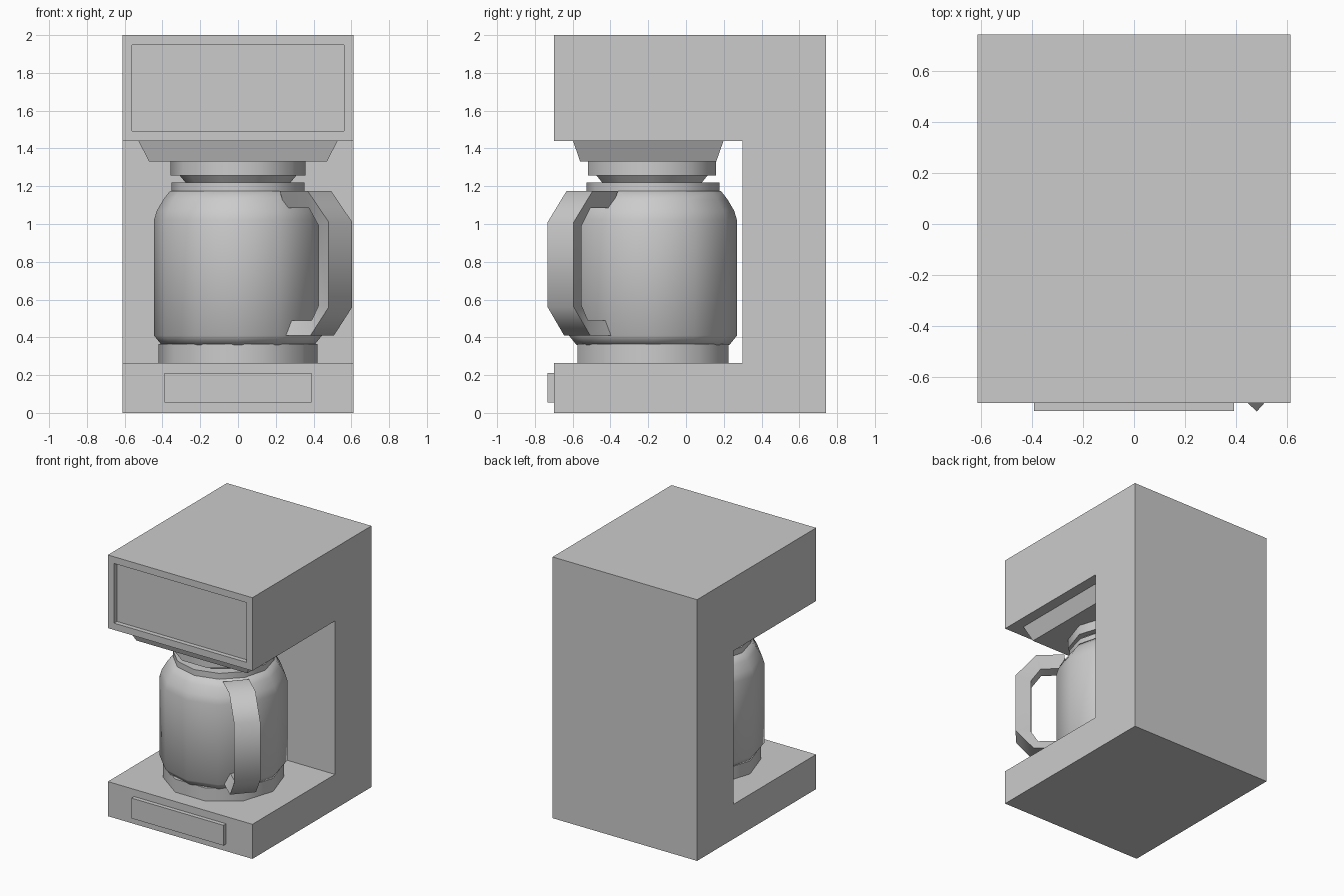
import bpy, bmesh, math
from mathutils import Matrix, Vector

if "Cube" in bpy.data.objects:
    bpy.data.objects.remove(bpy.data.objects["Cube"])


def finish(name, bm, smooth=None):
    bmesh.ops.recalc_face_normals(bm, faces=bm.faces)
    mesh = bpy.data.meshes.new(name)
    bm.to_mesh(mesh)
    bm.free()
    ob = bpy.data.objects.new(name, mesh)
    bpy.context.collection.objects.link(ob)
    if smooth:
        bpy.ops.object.select_all(action='DESELECT')
        ob.select_set(True)
        bpy.context.view_layer.objects.active = ob
        bpy.ops.object.shade_smooth_by_angle(angle=math.radians(smooth))
    return ob


def loft(name, rings, smooth=None):
    """Skin a list of equal-length rings and cap both ends."""
    bm = bmesh.new()
    loops = [[bm.verts.new(p) for p in ring] for ring in rings]
    n = len(loops[0])
    for a, b in zip(loops, loops[1:]):
        for i in range(n):
            j = (i + 1) % n
            bm.faces.new((a[i], a[j], b[j], b[i]))
    bm.faces.new(loops[0])
    bm.faces.new(loops[-1])
    return finish(name, bm, smooth)


def turned(name, profile, sides, cy, smooth=40):
    """Solid of revolution from (radius, z) pairs."""
    angles = [2 * math.pi * i / sides for i in range(sides)]
    return loft(name, [[(r * math.cos(a), cy + r * math.sin(a), z) for a in angles]
                       for r, z in profile], smooth)


def rect(x, y0, y1, z):
    return [(-x, y0, z), (x, y0, z), (x, y1, z), (-x, y1, z)]


# C-shaped housing with a recessed front panel in the head
W = 0.612
side = [(-0.70, 0), (0.74, 0), (0.74, 2), (-0.70, 2),
        (-0.70, 1.44), (0.30, 1.44), (0.30, 0.265), (-0.70, 0.265)]
bm = bmesh.new()
face = bm.faces.new([bm.verts.new((-W, y, z)) for y, z in side])
ext = bmesh.ops.extrude_face_region(bm, geom=[face])
bmesh.ops.translate(bm, vec=(2 * W, 0, 0),
                    verts=[v for v in ext['geom'] if isinstance(v, bmesh.types.BMVert)])
bmesh.ops.recalc_face_normals(bm, faces=bm.faces)
head = [f for f in bm.faces if f.normal.y < -0.9
        and f.calc_center_median().z > 1.5]
bmesh.ops.inset_region(bm, faces=head, thickness=0.073, depth=0)
ext = bmesh.ops.extrude_discrete_faces(bm, faces=head)
bmesh.ops.translate(bm, vec=(0, 0.035, 0), verts=ext['faces'][0].verts[:])
finish("housing", bm)

# raised plate on the front of the base
loft("base_plate", [rect(0.39, -0.732, -0.69, 0.055), rect(0.39, -0.732, -0.69, 0.21)])

# brewing head under the top
loft("filter_holder", [rect(0.53, -0.60, 0.20, 1.445), rect(0.47, -0.56, 0.16, 1.33)])
turned("filter_ring", [(0.357, 1.335), (0.357, 1.257)], 10, -0.18)
turned("spout", [(0.31, 1.258), (0.27, 1.21)], 10, -0.18)

# warming ring, jug and lid
CY = -0.175
turned("warming_ring", [(0.42, 0.26), (0.42, 0.365)], 10, CY)
turned("jug", [(0.405, 0.36), (0.445, 0.41), (0.445, 1.02),
               (0.43, 1.07), (0.395, 1.13), (0.36, 1.175)], 12, CY, 60)
turned("lid", [(0.353, 1.17), (0.353, 1.22)], 12, CY)

# handle: tapered section swept round the loop, turned towards the front right
outer = [(0.38, 1.175), (0.58, 1.175), (0.73, 1.01),
         (0.73, 0.56), (0.60, 0.41), (0.38, 0.41)]
inner = [(0.38, 1.085), (0.55, 1.085), (0.62, 0.99),
         (0.62, 0.57), (0.57, 0.49), (0.38, 0.49)]
turn = Matrix.Translation((0, CY, 0)) @ Matrix.Rotation(math.radians(-42), 4, 'Z')
rings = []
for (ro, zo), (ri, zi) in zip(outer, inner):
    section = [(ro, -0.093, zo), (ro, 0.093, zo), (ri, 0.05, zi), (ri, -0.05, zi)]
    rings.append([turn @ Vector(p) for p in section])
loft("handle", rings, 60)
